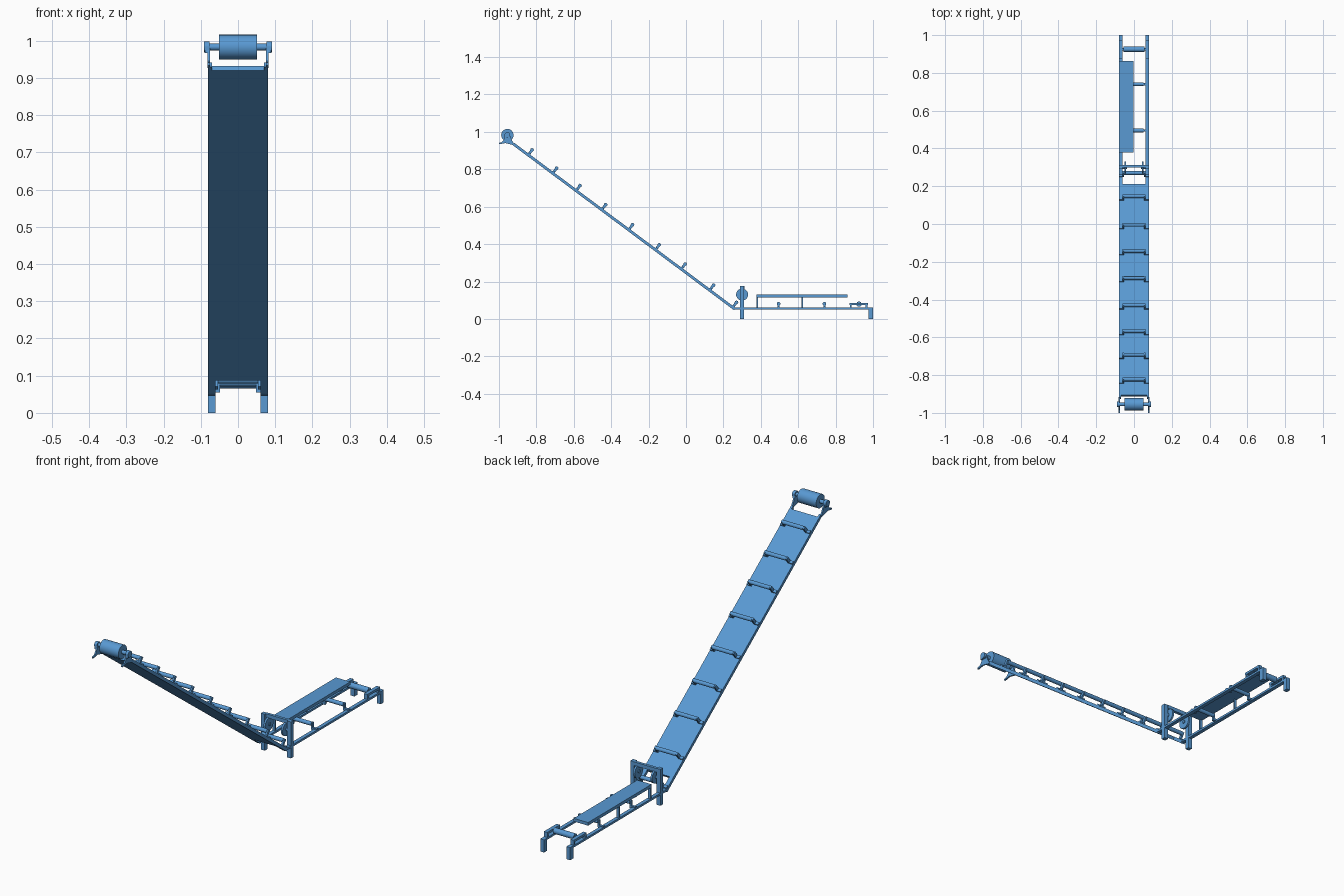
import bpy, bmesh, math
from mathutils import Vector

if "Cube" in bpy.data.objects:
    bpy.data.objects.remove(bpy.data.objects["Cube"])

# Line of the incline: foot, direction up the slope, and surface normal (y, z)
FOOT, TOP = Vector((0.262, 0.052)), Vector((-0.922, 0.935))
LENGTH = (TOP - FOOT).length
U = (TOP - FOOT).normalized()
N = Vector((U.y, -U.x))
THICK = 0.015

# One blue paint for the whole machine
PAINT = bpy.data.materials.new("blue_paint")
PAINT.diffuse_color = (0.10, 0.32, 0.65, 1)
PAINT.use_nodes = True
PAINT.node_tree.nodes["Principled BSDF"].inputs["Base Color"].default_value = PAINT.diffuse_color


def incline(s, h):
    return tuple(FOOT + U * s + N * h)


def prism(name, profile, x0, x1):
    """Extrude a (y, z) outline from x0 to x1."""
    bm = bmesh.new()
    a = [bm.verts.new((x0, y, z)) for y, z in profile]
    b = [bm.verts.new((x1, y, z)) for y, z in profile]
    bm.faces.new(a)
    bm.faces.new(b)
    for i in range(len(a)):
        j = (i + 1) % len(a)
        bm.faces.new((a[i], a[j], b[j], b[i]))
    bmesh.ops.recalc_face_normals(bm, faces=bm.faces)
    mesh = bpy.data.meshes.new(name)
    bm.to_mesh(mesh)
    bm.free()
    mesh.materials.append(PAINT)
    ob = bpy.data.objects.new(name, mesh)
    bpy.context.collection.objects.link(ob)
    return ob


def box(name, x0, x1, y0, y1, z0, z1):
    return prism(name, [(y0, z0), (y1, z0), (y1, z1), (y0, z1)], x0, x1)


def slope_box(name, x0, x1, s0, s1, h0, h1):
    return prism(name, [incline(s0, h0), incline(s1, h0),
                        incline(s1, h1), incline(s0, h1)], x0, x1)


def mirrored(ob):
    ob.modifiers.new("mirror", 'MIRROR')
    return ob


def roller(name, y, z, r, x0, x1):
    """Round bar lying along x."""
    bpy.ops.mesh.primitive_cylinder_add(
        vertices=32, radius=r, depth=x1 - x0, location=((x0 + x1) / 2, y, z),
        rotation=(0, math.pi / 2, 0))
    ob = bpy.context.object
    ob.name = name
    ob.data.materials.append(PAINT)
    bpy.ops.object.transform_apply(location=True, rotation=True)
    bpy.ops.object.shade_smooth_by_angle()
    return ob


# Inclined deck and the side rails that carry on past both its ends
half = THICK / 2
slope_box("inclined_deck", -0.062, 0.062, 0.068, LENGTH - 0.015, -half, half)
mirrored(slope_box("incline_rail", 0.06, 0.08, 0, LENGTH - 0.015, -half, half))
mirrored(slope_box("incline_rail_tip", 0.07, 0.08, LENGTH - 0.016, LENGTH, -half, half))

# Raised idler rollers up the slope, each on a pair of L brackets
for i, y in enumerate((0.27, 0.147, -0.005, -0.143, -0.286, -0.43, -0.567, -0.692, -0.823)):
    s = max((y - FOOT.x - N.x * 0.034) / U.x, 0.008)
    cy, cz = incline(s, 0.034)
    roller(f"idler_roller_{i}", cy, cz, 0.0095, -0.056, 0.056)
    mirrored(slope_box(f"idler_upright_{i}", 0.054, 0.062, s - 0.007, s + 0.007, half, 0.042))
    mirrored(slope_box(f"idler_foot_{i}", 0.056, 0.079, s - 0.007, s + 0.007, half, half + 0.006))

# Head drum with shaft, bearings, brackets and thin arms
DY, DZ = -0.955, 0.983
roller("head_drum", DY, DZ, 0.033, -0.051, 0.051)
roller("head_shaft", DY, DZ, 0.009, -0.085, 0.085)
mirrored(prism("head_bracket", [(-0.915, 0.927), (-0.93, 0.954), (-0.943, 0.985),
                                (-0.967, 0.985), (-0.975, 0.957), (-0.985, 0.945),
                                (-1.0, 0.941), (-1.0, 0.934), (-0.965, 0.94)], 0.075, 0.082))
mirrored(roller("head_bearing", DY, DZ, 0.015, 0.076, 0.091))
mirrored(box("bearing_block", 0.076, 0.089, DY - 0.015, DY + 0.015, 0.967, 0.985))

# Level frame: rails and rear legs
mirrored(box("level_rail", 0.062, 0.08, 0.25, 0.99, 0.051, 0.061))
mirrored(box("rear_leg", 0.06, 0.08, 0.976, 1.0, 0, 0.061))

# Gate at the bend: posts, top bar, and two pulleys on stub axles
mirrored(box("gate_post", 0.06, 0.08, 0.29, 0.31, 0, 0.176))
box("gate_bar", -0.062, 0.062, 0.298, 0.312, 0.158, 0.176)
mirrored(roller("gate_pulley", 0.3, 0.13, 0.032, 0.042, 0.051))
mirrored(roller("gate_axle", 0.3, 0.13, 0.008, 0.038, 0.065))

# Level rollers on small L brackets
for i, y in enumerate((0.495, 0.74)):
    roller(f"level_roller_{i}", y, 0.081, 0.0095, -0.05, 0.05)
    mirrored(box(f"level_upright_{i}", 0.048, 0.056, y - 0.006, y + 0.006, 0.055, 0.09))
    mirrored(box(f"level_foot_{i}", 0.05, 0.079, y - 0.006, y + 0.006, 0.055, 0.066))

# Tail roller carried on raised bars with short feet
roller("tail_roller", 0.925, 0.079, 0.014, -0.055, 0.055)
roller("tail_shaft", 0.925, 0.079, 0.006, -0.07, 0.07)
mirrored(box("tail_bar", 0.062, 0.08, 0.875, 0.972, 0.075, 0.086))
for i, y in enumerate((0.876, 0.961)):
    mirrored(box(f"tail_foot_{i}", 0.062, 0.08, y, y + 0.01, 0.058, 0.077))

# Side shelf on its posts, left side only
box("side_shelf", -0.08, -0.003, 0.378, 0.863, 0.115, 0.13)
for i, y in enumerate((0.378, 0.618)):
    box(f"shelf_post_{i}", -0.08, -0.066, y, y + 0.007, 0.058, 0.117)
